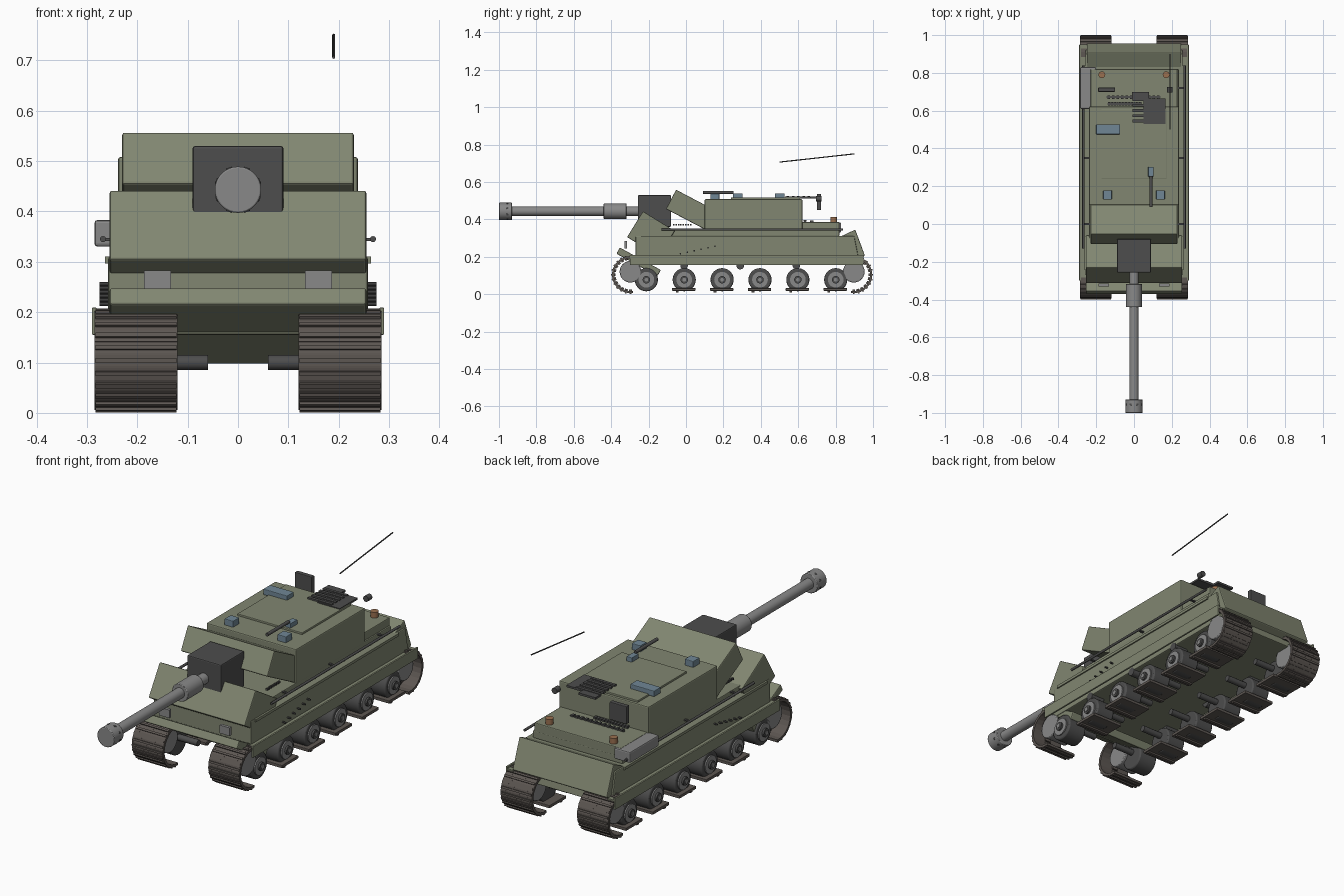
import bpy, bmesh
from math import sin, cos, pi, radians
from mathutils import Vector, Matrix

if "Cube" in bpy.data.objects:
    bpy.data.objects.remove(bpy.data.objects["Cube"])


def mat(name, rgb):
    m = bpy.data.materials.new(name)
    m.diffuse_color = (*rgb, 1)
    m.use_nodes = True
    m.node_tree.nodes["Principled BSDF"].inputs["Base Color"].default_value = m.diffuse_color
    return m


OLIVE = mat("olive", (0.22, 0.24, 0.165))
DARK = mat("dark_metal", (0.075, 0.075, 0.075))
STEEL = mat("steel", (0.25, 0.25, 0.25))
TRACK = mat("track_brown", (0.11, 0.095, 0.085))
GLASS = mat("glass_blue", (0.16, 0.24, 0.3))
RUST = mat("exhaust_rust", (0.32, 0.16, 0.08))


def finish(name, bm, material, bevel=0.0, smooth=False):
    bmesh.ops.recalc_face_normals(bm, faces=bm.faces)
    me = bpy.data.meshes.new(name)
    bm.to_mesh(me)
    bm.free()
    ob = bpy.data.objects.new(name, me)
    bpy.context.collection.objects.link(ob)
    me.materials.append(material)
    if bevel:
        mod = ob.modifiers.new("edge", "BEVEL")
        mod.width, mod.segments = bevel, 2
    if smooth:
        bpy.context.view_layer.objects.active = ob
        ob.select_set(True)
        bpy.ops.object.shade_smooth_by_angle(angle=radians(35))
        ob.select_set(False)
    return ob


def box(name, x, y, z, material, bevel=0.0):
    """Box from (min, max) ranges."""
    bm = bmesh.new()
    size = [r[1] - r[0] for r in (x, y, z)]
    mid = [(r[0] + r[1]) / 2 for r in (x, y, z)]
    bmesh.ops.create_cube(bm, size=1, matrix=Matrix.Translation(mid) @ Matrix.Diagonal((*size, 1)))
    return finish(name, bm, material, bevel)


def prism(name, pts, hx, material, bevel=0.005):
    """Side profile (y, z) extruded across x."""
    bm = bmesh.new()
    f = bm.faces.new([bm.verts.new((-hx, y, z)) for y, z in pts])
    ext = bmesh.ops.extrude_face_region(bm, geom=[f])
    bmesh.ops.translate(bm, vec=(2 * hx, 0, 0), verts=[g for g in ext["geom"] if isinstance(g, bmesh.types.BMVert)])
    return finish(name, bm, material, bevel)


def slab(name, a, b, depth, hx, material):
    """Tilted rectangular block: front face a-b, extended back at right angles."""
    a, b = Vector(a), Vector(b)
    u = (b - a).normalized()
    v = Vector((u.y, -u.x)) * depth
    return prism(name, [a, b, b + v, a + v], hx, material)


def rod(name, p, q, r, material, sides=24, bevel=0.0):
    """Cylinder between two points."""
    p, q = Vector(p), Vector(q)
    d = q - p
    bm = bmesh.new()
    m = Matrix.Translation((p + q) / 2) @ d.to_track_quat("Z", "Y").to_matrix().to_4x4()
    bmesh.ops.create_cone(bm, cap_ends=True, segments=sides, radius1=r, radius2=r, depth=d.length, matrix=m)
    return finish(name, bm, material, bevel, True)


# hull
prism("hull", [(-0.27, 0.155), (-0.27, 0.31), (0.9, 0.31), (0.93, 0.155)], 0.258, OLIVE)
box("upper_deck", (-0.237, 0.237), (-0.2, 0.82), (0.31, 0.347), OLIVE, 0.004)
box("engine_deck", (-0.23, 0.23), (0.6, 0.82), (0.34, 0.385), OLIVE, 0.004)
slab("glacis_block", (-0.315, 0.305), (-0.23, 0.443), 0.2, 0.255, OLIVE)
slab("lower_front_plate", (-0.372, 0.216), (-0.354, 0.249), 0.25, 0.255, OLIVE)
prism("rear_block", [(0.82, 0.305), (0.905, 0.345), (0.957, 0.205), (0.872, 0.165)], 0.25, OLIVE)

# turret
box("turret_body", (-0.238, 0.238), (0.1, 0.622), (0.34, 0.508), OLIVE, 0.005)
slab("turret_front", (-0.107, 0.455), (-0.053, 0.558), 0.24, 0.23, OLIVE)
box("roof_panel", (-0.172, 0.172), (0.24, 0.61), (0.5, 0.517), OLIVE, 0.003)
box("mantlet", (-0.09, 0.09), (-0.257, -0.08), (0.36, 0.53), DARK, 0.005)
for i in range(8):
    for s in (-1, 1):
        x = s * 0.2
        box("front_bolt", (x - 0.005, x + 0.005), (-0.07 + i * 0.013, -0.062 + i * 0.013), (0.366, 0.376), DARK)

# gun
GZ = 0.443
for name, y0, y1, r in (("muzzle_brake", -1.0, -0.93, 0.046), ("barrel", -0.94, -0.2, 0.025),
                        ("barrel_collar", -0.44, -0.318, 0.042)):
    rod(name, (0, y0, GZ), (0, y1, GZ), r, STEEL, 32, 0.003 if r > 0.03 else 0)
for i in range(8):
    a = i * pi / 4 + pi / 8
    c, s = cos(a), sin(a)
    rod("muzzle_port", (c * 0.04, -0.955, GZ + s * 0.04), (c * 0.0475, -0.955, GZ + s * 0.0475), 0.006, DARK, 12)

# running gear, both sides
for s in (-1, 1):
    def rng(a, b):
        return tuple(sorted((s * a, s * b)))
    box("fender", rng(0.25, 0.286), (-0.3, 0.95), (0.188, 0.2), OLIVE)
    box("skirt", rng(0.281, 0.29), (-0.3, 0.95), (0.155, 0.209), OLIVE, 0.002)
    box("side_ledge", rng(0.25, 0.264), (-0.24, 0.84), (0.297, 0.31), OLIVE)
    rod("side_rail", (s * 0.268, -0.13, 0.345), (s * 0.268, 0.84, 0.345), 0.006, DARK, 12)
    for y in (0.0, 0.35, 0.72):
        box("rail_bracket", rng(0.23, 0.268), (y - 0.005, y + 0.005), (0.341, 0.347), DARK)
    for i in range(6):
        y, z = -0.03 + i * 0.037, 0.216 + i * 0.008
        rod("side_bolt", (s * 0.255, y, z), (s * 0.275, y, z), 0.004, DARK, 8)
    # road wheels with track pads
    for i in range(6):
        y = -0.212 + i * 0.2025
        rod("road_wheel", (s * 0.165, y, 0.077), (s * 0.262, y, 0.077), 0.062, DARK, 32, 0.006)
        rod("wheel_disc", (s * 0.26, y, 0.077), (s * 0.268, y, 0.077), 0.042, STEEL, 32)
        rod("wheel_hub", (s * 0.26, y, 0.077), (s * 0.277, y, 0.077), 0.02, DARK, 16)
        rod("hub_cap", (s * 0.27, y, 0.077), (s * 0.28, y, 0.077), 0.01, STEEL, 12)
        rod("axle", (s * 0.06, y, 0.1), (s * 0.18, y, 0.1), 0.015, DARK, 12)
        if i:
            box("track_pad", rng(0.12, 0.285), (y - 0.065, y + 0.06), (0.018, 0.032), TRACK, 0.002)
            box("pad_rib", rng(0.125, 0.28), (y - 0.045, y - 0.03), (0.01, 0.02), TRACK)
    for y in (-0.01, 0.29, 0.59):
        rod("return_roller", (s * 0.19, y, 0.152), (s * 0.26, y, 0.152), 0.02, DARK, 16)
    # end wheels with the wrapped track links
    for y, face in ((-0.297, -1), (0.897, 1)):
        rod("end_wheel", (s * 0.15, y, 0.12), (s * 0.262, y, 0.12), 0.058, STEEL, 24, 0.004)
        bm = bmesh.new()
        for i in range(13):
            t = pi / 2 + pi * i / 12
            for r, w, h, l in ((0.092, 0.165, 0.012, 0.027), (0.099, 0.16, 0.009, 0.009), (0.084, 0.03, 0.01, 0.015)):
                pos = (s * 0.2025, y - face * cos(t) * -1 * -r if face > 0 else y + cos(t) * r, 0.104 + sin(t) * r)
                m = (Matrix.Translation(pos) @ Matrix.Rotation(t if face < 0 else pi - t, 4, "X")
                     @ Matrix.Diagonal((w, h, l, 1)))
                bmesh.ops.create_cube(bm, size=1, matrix=m)
        finish("track_links", bm, TRACK)
    # lamps, exhausts and front periscopes
    box("front_lamp", rng(0.133, 0.187), (-0.33, -0.315), (0.244, 0.283), STEEL)
    rod("exhaust", (s * 0.17, 0.79, 0.34), (s * 0.17, 0.79, 0.412), 0.018, RUST, 20)
    box("periscope", rng(0.117, 0.163), (0.13, 0.178), (0.5, 0.537), GLASS, 0.003)

# roof fittings
box("commander_sight", (-0.2, -0.073), (0.475, 0.527), (0.51, 0.538), GLASS, 0.003)
box("gun_sight", (0.075, 0.103), (0.25, 0.303), (0.51, 0.538), GLASS, 0.002)
rod("machine_gun", (0.09, 0.09, 0.543), (0.09, 0.255, 0.543), 0.008, DARK, 12)
box("vent_base", (0.05, 0.168), (0.53, 0.665), (0.512, 0.521), DARK)
for i in range(5):
    y = 0.538 + i * 0.028
    box("vent_slat", (-0.008, 0.12), (y, y + 0.014), (0.514, 0.525), DARK)
box("vent_cap", (-0.01, 0.08), (0.66, 0.7), (0.512, 0.522), DARK)

# rear fittings
box("rear_box", (-0.19, -0.1), (0.7, 0.722), (0.45, 0.535), DARK, 0.003)
for y, z, x0, x1 in ((0.672, 0.386, -0.145, 0.14), (0.636, 0.388, -0.14, 0.04)):
    box("rear_grille_bar", (x0, x1), (y - 0.005, y + 0.005), (z - 0.004, z + 0.004), DARK)
    for i in range(12):
        x = x0 + (i + 0.5) * (x1 - x0) / 12
        box("grille_tooth", (x - 0.006, x + 0.006), (y - 0.009, y + 0.009), (z, z + 0.008), DARK)
box("stowage_box", (-0.285, -0.2), (0.61, 0.83), (0.33, 0.383), STEEL, 0.006)
rod("antenna_base", (0.19, 0.695, 0.51), (0.19, 0.725, 0.51), 0.014, DARK, 16)
rod("antenna", (0.19, 0.5, 0.706), (0.19, 0.9, 0.75), 0.003, DARK, 8)
